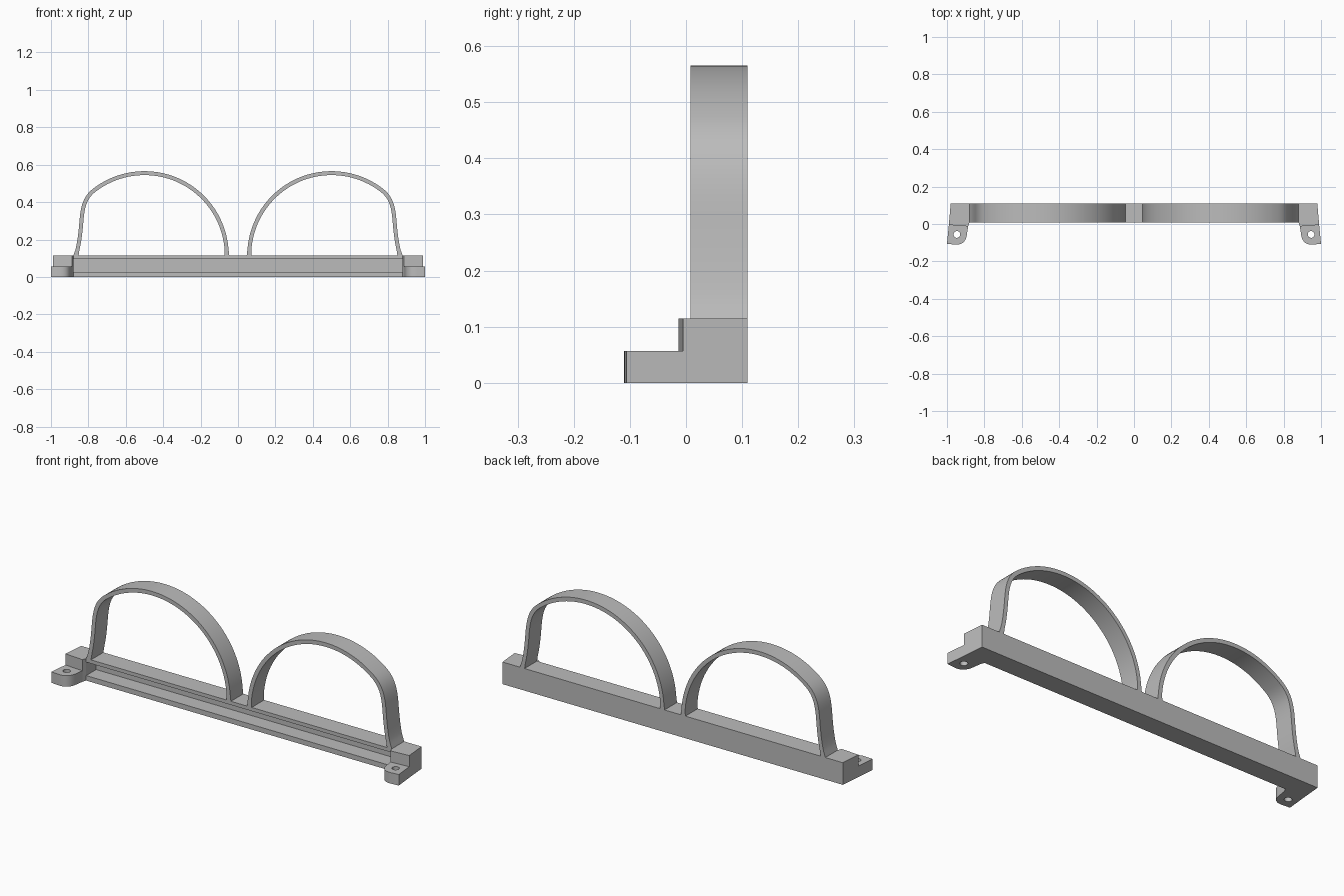
import bpy
import bmesh
from math import cos, sin, pi, radians
from mathutils import Vector
from mathutils.geometry import interpolate_bezier

cube = bpy.data.objects.get("Cube")
if cube:
    bpy.data.objects.remove(cube, do_unlink=True)

grey = bpy.data.materials.new("plain grey")
grey.use_nodes = True
colour = (0.5, 0.5, 0.5, 1)
grey.diffuse_color = colour
grey.node_tree.nodes["Principled BSDF"].inputs["Base Color"].default_value = colour

BACK, FRONT = 0.11, 0.008
TOP, TAB_TOP = 0.115, 0.057


def finish(name, bm, smooth=False):
    bmesh.ops.recalc_face_normals(bm, faces=bm.faces)
    mesh = bpy.data.meshes.new(name)
    bm.to_mesh(mesh)
    bm.free()
    mesh.materials.append(grey)
    obj = bpy.data.objects.new(name, mesh)
    bpy.context.collection.objects.link(obj)
    if smooth:
        bpy.ops.object.select_all(action="DESELECT")
        obj.select_set(True)
        bpy.context.view_layer.objects.active = obj
        bpy.ops.object.shade_smooth_by_angle(angle=radians(30))
    return obj


def extrude_outline(name, loops, offset, smooth=False):
    """Fill closed loops (the later ones are holes) and extrude them."""
    bm = bmesh.new()
    for loop in loops:
        verts = [bm.verts.new(p) for p in loop]
        for a, b in zip(verts, verts[1:] + verts[:1]):
            bm.edges.new((a, b))
    if len(loops) > 1:
        bmesh.ops.triangle_fill(bm, edges=bm.edges[:], use_beauty=True)
    else:
        bm.faces.new(bm.verts[:])
    grown = bmesh.ops.extrude_face_region(bm, geom=bm.faces[:])["geom"]
    moved = [g for g in grown if isinstance(g, bmesh.types.BMVert)]
    bmesh.ops.translate(bm, verts=moved, vec=offset)
    return finish(name, bm, smooth)


# Channel bar, open at the front
HALF = 0.88
profile = [(FRONT, 0), (BACK, 0), (BACK, TOP), (FRONT, TOP),
           (FRONT, 0.096), (0.09, 0.096), (0.09, 0.026), (FRONT, 0.026)]
extrude_outline("channel_bar", [[(-HALF, y, z) for y, z in profile]], (2 * HALF, 0, 0))


def end_block(side, s):
    plan = [(HALF, BACK), (0.98, BACK), (0.99, -0.005), (0.887, -0.013), (HALF, FRONT)]
    extrude_outline(side + "_end_block", [[(s * x, y, 0) for x, y in plan]], (0, 0, TOP))


def screw_tab(side, s):
    # Slanted tab with one rounded inner corner and a screw hole
    corner = interpolate_bezier(Vector((0.955, -0.11, 0)), Vector((0.92, -0.112, 0)),
                                Vector((0.9, -0.095, 0)), Vector((0.894, -0.06, 0)), 12)
    plan = [(0.887, -0.013), (0.99, -0.005), (1.0, -0.106)] + [(p.x, p.y) for p in corner]
    turns = [2 * pi * i / 24 for i in range(24)]
    hole = [(0.947 + 0.018 * cos(t), -0.056 + 0.018 * sin(t)) for t in turns]
    loops = [[(s * x, y, 0) for x, y in loop] for loop in (plan, hole)]
    extrude_outline(side + "_screw_tab", loops, (0, 0, TAB_TOP), True)


def strap_path():
    """Centre line: a round arc, then a tight shoulder and an outer leg."""
    radius, end = 0.44, radians(127)
    pts = []
    for i in range(41):
        a = end * i / 40
        pts.append(Vector((0.5 - radius * cos(a), 0, TOP + radius * sin(a))))
    along = Vector((sin(end), 0, cos(end)))
    knee, foot = Vector((0.837, 0, 0.3)), Vector((0.866, 0, TOP))
    down = Vector((0.08, 0, -1)).normalized()
    pts += interpolate_bezier(pts[-1], pts[-1] + along * 0.06,
                              knee - down * 0.09, knee, 16)[1:]
    pts += interpolate_bezier(knee, knee + down * 0.09,
                              foot - Vector((0.014, 0, -0.05)), foot, 12)[1:]
    return pts


def strap(side, s):
    pts = strap_path()
    outer, inner = [], []
    for i, p in enumerate(pts):
        t = (pts[min(i + 1, len(pts) - 1)] - pts[max(i - 1, 0)]).normalized()
        n = Vector((-t.z, 0, t.x))
        if i in (0, len(pts) - 1):
            n = Vector((-1 if i == 0 else 1, 0, 0))
        # The feet flare slightly where they meet the bar
        half = 0.0105 + 0.003 * max(0, 1 - (p.z - TOP) / 0.03)
        outer.append(p + n * half)
        inner.append(p - n * half)
    bm = bmesh.new()
    rings = []
    for o, i in zip(outer, inner):
        rings.append([bm.verts.new((s * v.x, y, v.z))
                      for v, y in ((o, FRONT), (o, BACK), (i, BACK), (i, FRONT))])
    for a, b in zip(rings, rings[1:]):
        for k in range(4):
            m = (k + 1) % 4
            bm.faces.new((a[k], a[m], b[m], b[k]))
    bm.faces.new(rings[0])
    bm.faces.new(rings[-1])
    finish(side + "_strap", bm, True)


for side, s in (("left", 1), ("right", -1)):
    end_block(side, s)
    screw_tab(side, s)
    strap(side, s)
